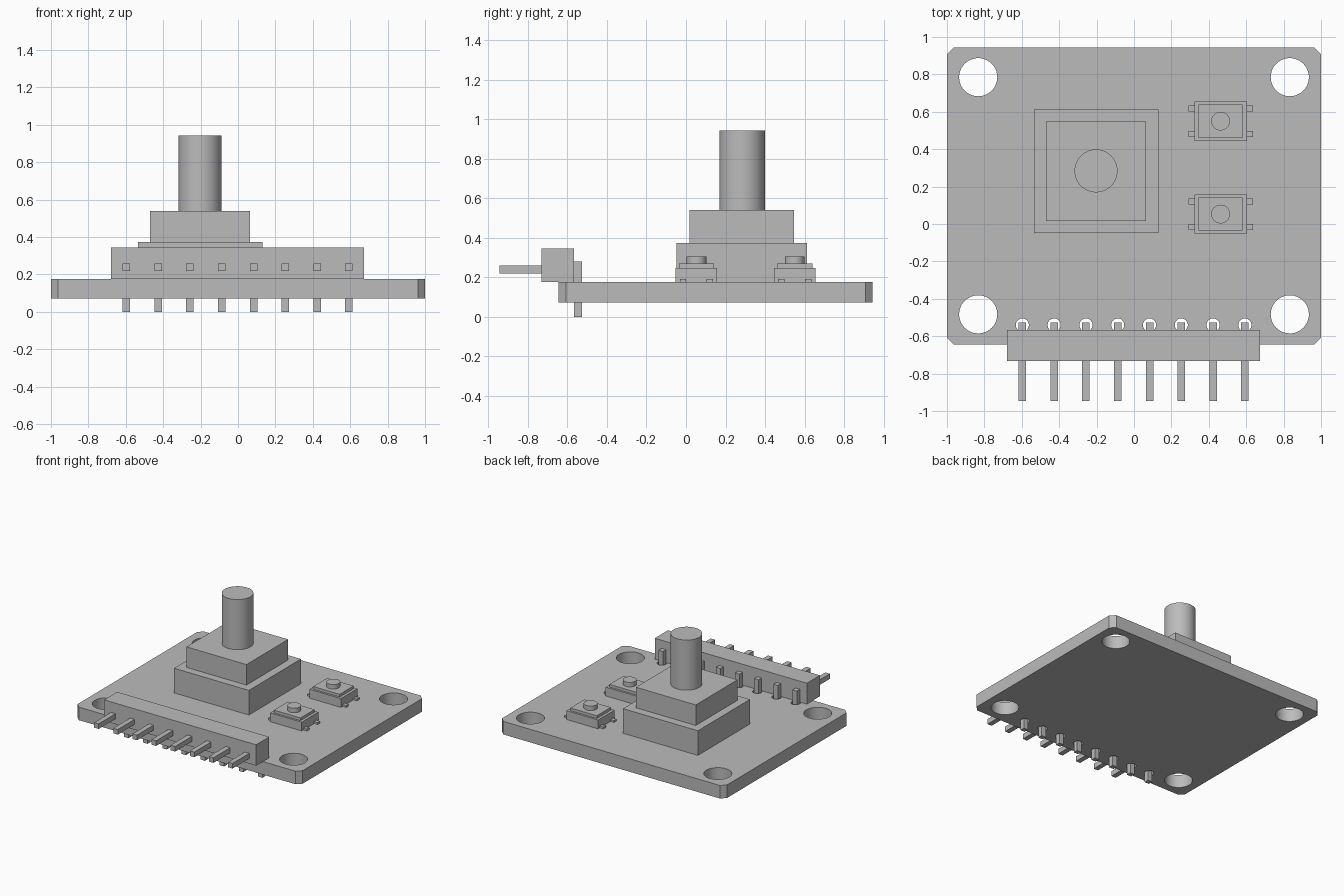
import bpy, bmesh, math
from mathutils import Matrix, Vector

cube = bpy.data.objects.get("Cube")
if cube:
    bpy.data.objects.remove(cube, do_unlink=True)

grey = bpy.data.materials.new("plain_grey")
grey.use_nodes = True
grey.diffuse_color = (0.5, 0.5, 0.5, 1)
grey.node_tree.nodes["Principled BSDF"].inputs["Base Color"].default_value = (0.5, 0.5, 0.5, 1)

BOTTOM, TOP = 0.072, 0.177


def finish(name, bm, smooth=False):
    mesh = bpy.data.meshes.new(name)
    bm.to_mesh(mesh)
    bm.free()
    mesh.materials.append(grey)
    obj = bpy.data.objects.new(name, mesh)
    bpy.context.collection.objects.link(obj)
    if smooth:
        bpy.ops.object.select_all(action='DESELECT')
        obj.select_set(True)
        bpy.context.view_layer.objects.active = obj
        bpy.ops.object.shade_smooth_by_angle(angle=math.radians(30))
    return obj


def add_box(bm, x, y, z):
    """Box spanning the three (low, high) ranges."""
    size = [b - a for a, b in (x, y, z)]
    centre = [(a + b) / 2 for a, b in (x, y, z)]
    bmesh.ops.create_cube(bm, size=1, matrix=Matrix.Translation(centre) @ Matrix.Diagonal((*size, 1)))


def box(name, x, y, z):
    bm = bmesh.new()
    add_box(bm, x, y, z)
    return finish(name, bm)


def cylinder(name, x, y, radius, z):
    bm = bmesh.new()
    bmesh.ops.create_cone(bm, cap_ends=True, segments=48, radius1=radius, radius2=radius,
                          depth=z[1] - z[0],
                          matrix=Matrix.Translation((x, y, sum(z) / 2)))
    return finish(name, bm, smooth=True)


def circle(x, y, r, n):
    return [(x + r * math.cos(math.tau * i / n), y + r * math.sin(math.tau * i / n))
            for i in range(n)]


pin_xs = [-0.597 + 0.17 * i for i in range(8)]

# Circuit board: chamfered outline with mounting holes and pin holes
front, back, c = -0.645, 0.945, 0.037
outline = [(-1 + c, front), (1 - c, front), (1, front + c), (1, back - c),
           (1 - c, back), (-1 + c, back), (-1, back - c), (-1, front + c)]
loops = [outline]
loops += [circle(sx * 0.833, y, 0.102, 48) for sx in (-1, 1) for y in (-0.483, 0.785)]
loops += [circle(x, -0.54, 0.035, 24) for x in pin_xs]
curve = bpy.data.curves.new("board_outline", 'CURVE')
curve.dimensions = '2D'
curve.fill_mode = 'BOTH'
curve.extrude = (TOP - BOTTOM) / 2
for pts in loops:
    spline = curve.splines.new('POLY')
    spline.points.add(len(pts) - 1)
    for p, (x, y) in zip(spline.points, pts):
        p.co = (x, y, 0, 1)
    spline.use_cyclic_u = True
helper = bpy.data.objects.new("board_outline", curve)
bpy.context.collection.objects.link(helper)
graph = bpy.context.evaluated_depsgraph_get()
bm = bmesh.new()
bm.from_mesh(helper.evaluated_get(graph).to_mesh())
bpy.data.objects.remove(helper, do_unlink=True)
bmesh.ops.remove_doubles(bm, verts=bm.verts, dist=0.0001)
bmesh.ops.recalc_face_normals(bm, faces=bm.faces)
bmesh.ops.translate(bm, verts=bm.verts, vec=Vector((0, 0, (TOP + BOTTOM) / 2)))
finish("circuit_board", bm, smooth=True)

# Stepped control block with round shaft
box("control_base", (-0.535, 0.13), (-0.047, 0.613), (TOP, 0.375))
box("control_upper", (-0.47, 0.063), (0.017, 0.547), (0.375, 0.54))
cylinder("control_shaft", -0.203, 0.284, 0.115, (0.54, 0.943))

# Two push buttons, each with four solder legs
bx = 0.463
for label, by in (("front", 0.053), ("back", 0.55)):
    box(label + "_button_body", (bx - 0.14, bx + 0.14), (by - 0.105, by + 0.105), (TOP, 0.248))
    box(label + "_button_plate", (bx - 0.118, bx + 0.118), (by - 0.089, by + 0.089), (0.248, 0.27))
    cylinder(label + "_button_cap", bx, by, 0.05, (0.27, 0.306))
    bm = bmesh.new()
    for sx in (-1, 1):
        for sy in (-1, 1):
            xs = sorted((bx + sx * 0.14, bx + sx * 0.172))
            ly = by + sy * 0.068
            add_box(bm, xs, (ly - 0.016, ly + 0.016), (TOP, TOP + 0.015))
    finish(label + "_button_legs", bm)

# Pin header: housing, horizontal pins and upright pins through the board
box("header_housing", (-0.678, 0.674), (-0.732, -0.566), (TOP, 0.345))
horizontal, upright = bmesh.new(), bmesh.new()
for x in pin_xs:
    add_box(horizontal, (x - 0.02, x + 0.02), (-0.945, -0.732), (0.219, 0.26))
    add_box(upright, (x - 0.02, x + 0.02), (-0.566, -0.527), (0, 0.28))
finish("header_pins", horizontal)
finish("header_upright_pins", upright)
